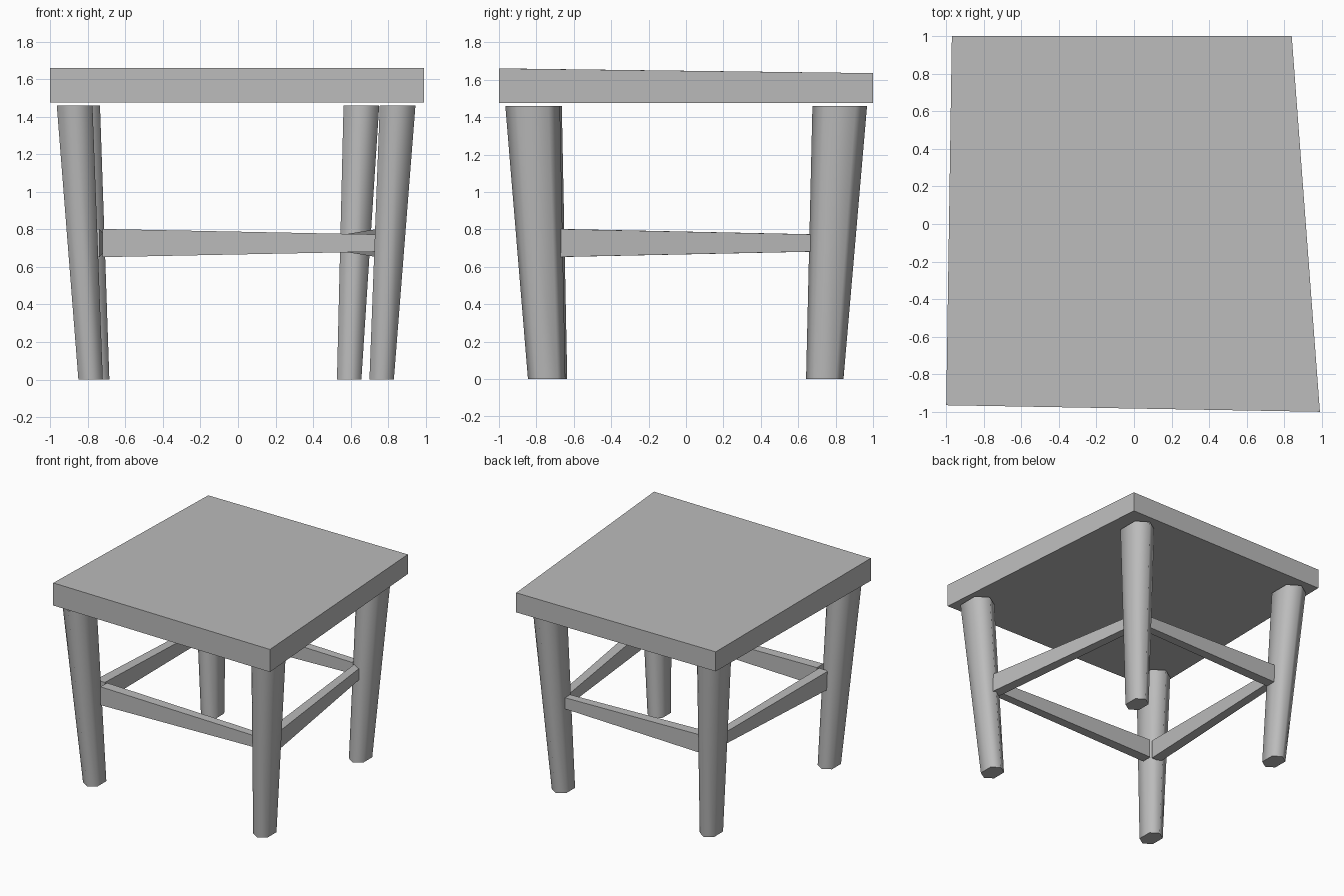
import bpy
import bmesh
import math
from mathutils import Vector

cube = bpy.data.objects.get("Cube")
if cube:
    bpy.data.objects.remove(cube, do_unlink=True)

GREY = (0.5, 0.5, 0.5, 1)
grey = bpy.data.materials.new("plain grey")
grey.use_nodes = True
grey.diffuse_color = GREY
grey.node_tree.nodes["Principled BSDF"].inputs["Base Color"].default_value = GREY


def loft(name, lower, upper, smooth=False):
    """Closed solid between two matching rings of points."""
    bm = bmesh.new()
    a = [bm.verts.new(p) for p in lower]
    b = [bm.verts.new(p) for p in upper]
    n = len(a)
    bm.faces.new(a)
    bm.faces.new(b)
    for i in range(n):
        j = (i + 1) % n
        bm.faces.new((a[i], a[j], b[j], b[i]))
    bmesh.ops.recalc_face_normals(bm, faces=bm.faces)
    mesh = bpy.data.meshes.new(name)
    bm.to_mesh(mesh)
    bm.free()
    mesh.materials.append(grey)
    obj = bpy.data.objects.new(name, mesh)
    bpy.context.collection.objects.link(obj)
    if smooth:
        bpy.ops.object.select_all(action="DESELECT")
        obj.select_set(True)
        bpy.context.view_layer.objects.active = obj
        bpy.ops.object.shade_smooth_by_angle(angle=math.radians(75))
    return obj


# Seat: crooked slab, slightly thinner at the back
corners = [(-1, -0.965), (0.99, -1), (0.84, 1), (-0.97, 1)]
loft("seat",
     [(x, y, 1.475) for x, y in corners],
     [(x, y, 1.66 if y < 0 else 1.635) for x, y in corners])


# Legs: tapered six-sided posts that splay outward
def leg_ring(centre, half_x, half_y, z):
    cx, cy = centre
    flat = 0.58
    section = [(0, 1), (1, flat), (1, -flat), (0, -1), (-1, -flat), (-1, flat)]
    return [(cx + u * half_x, cy + v * half_y, z) for u, v in section]


legs = {
    "front_left_leg": ((0.765, -0.745), (0.85, -0.82)),
    "front_right_leg": ((-0.785, -0.735), (-0.87, -0.81)),
    "back_left_leg": ((0.592, 0.742), (0.657, 0.822)),
    "back_right_leg": ((-0.75, 0.742), (-0.83, 0.822)),
}
for name, (foot, top) in legs.items():
    loft(name, leg_ring(foot, 0.065, 0.1, 0),
         leg_ring(top, 0.095, 0.146, 1.46), smooth=True)


# Stretchers: bars running from a thick end to a thin end
def stretcher(name, thick_end, thin_end):
    start, end = Vector((*thick_end, 0.727)), Vector((*thin_end, 0.727))
    side = (end - start).cross(Vector((0, 0, 1))).normalized()

    def ring(centre, half_w, half_h):
        return [centre + side * half_w * u + Vector((0, 0, half_h * v))
                for u, v in ((-1, -1), (1, -1), (1, 1), (-1, 1))]

    loft(name, ring(start, 0.042, 0.075), ring(end, 0.033, 0.045))


stretcher("front_stretcher", (-0.72, -0.71), (0.78, -0.72))
stretcher("back_stretcher", (-0.75, 0.755), (0.58, 0.755))
stretcher("left_stretcher", (0.785, -0.71), (0.592, 0.72))
stretcher("right_stretcher", (-0.78, -0.67), (-0.745, 0.75))
